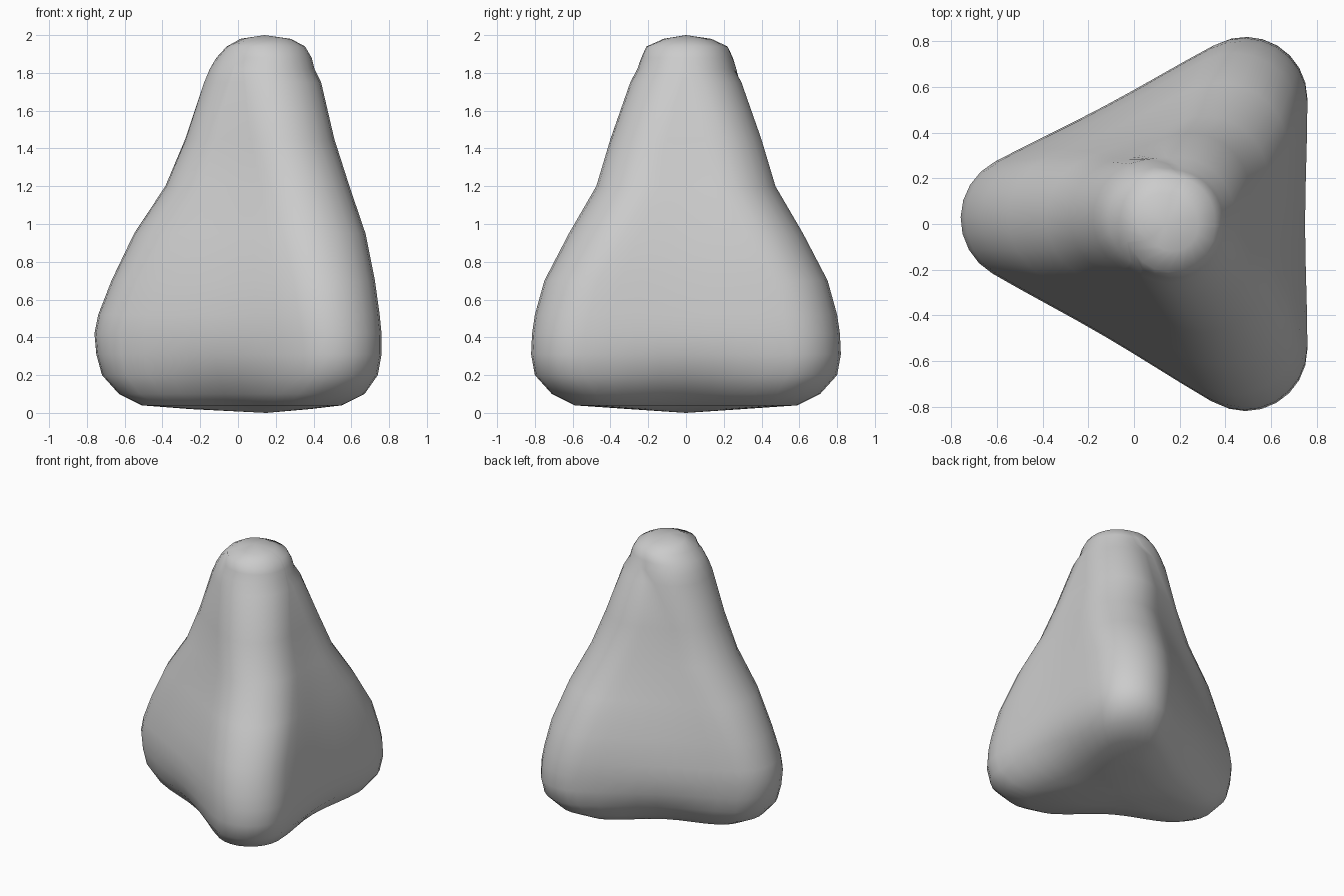
import bpy, bmesh, math
from mathutils import Vector

cube = bpy.data.objects.get("Cube")
if cube:
    bpy.data.objects.remove(cube, do_unlink=True)

grey = bpy.data.materials.new("stone grey")
grey.use_nodes = True
colour = (0.6, 0.6, 0.6, 1)
grey.diffuse_color = colour
grey.node_tree.nodes["Principled BSDF"].inputs["Base Color"].default_value = colour

ARC, SIDE = 9, 7
TIP_Y = 0.025  # the right-hand corner sits slightly towards the back

# Sections from bottom to top: z, x min, x max, half width, corner radius, side dip
SECTIONS = [
    (0.02, -0.25, 0.38, 0.30, 0.14, 0.02),
    (0.04, -0.51, 0.55, 0.59, 0.19, 0.05),
    (0.10, -0.63, 0.67, 0.71, 0.23, 0.05),
    (0.20, -0.72, 0.74, 0.80, 0.26, 0.035),
    (0.31, -0.75, 0.76, 0.82, 0.27, 0.015),
    (0.42, -0.76, 0.76, 0.815, 0.28, 0.01),
    (0.52, -0.74, 0.75, 0.80, 0.285, 0.01),
    (0.70, -0.67, 0.725, 0.75, 0.285, 0.01),
    (0.95, -0.55, 0.675, 0.62, 0.295, 0.01),
    (1.20, -0.385, 0.59, 0.475, 0.285, 0.0),
    (1.45, -0.28, 0.51, 0.40, 0.27, 0.0),
    (1.75, -0.18, 0.44, 0.295, 0.26, 0.0),
    (1.82, -0.15, 0.405, 0.258, 0.245, 0.0),
    (1.88, -0.115, 0.39, 0.237, 0.225, 0.0),
    (1.94, -0.06, 0.355, 0.21, 0.195, 0.0),
    (1.98, 0.01, 0.28, 0.12, 0.11, 0.0),
]


def rounded_triangle(z, x0, x1, w, r, dip):
    """Triangle with round corners and sides that sink inward by dip."""
    centres = [Vector((x1 - r, w - r)), Vector((x0 + r, TIP_Y)), Vector((x1 - r, r - w))]
    normals = []
    for i in range(3):
        d = centres[(i + 1) % 3] - centres[i]
        normals.append(Vector((d.y, -d.x)).normalized())
    points = []
    for i in range(3):
        a = math.atan2(normals[i - 1].y, normals[i - 1].x)
        b = math.atan2(normals[i].y, normals[i].x)
        sweep = (b - a) % math.tau
        for k in range(ARC):
            t = a + sweep * k / (ARC - 1)
            points.append(centres[i] + r * Vector((math.cos(t), math.sin(t))))
        start = points[-1]
        end = centres[(i + 1) % 3] + r * normals[i]
        for k in range(1, SIDE + 1):
            t = k / (SIDE + 1)
            sink = dip * math.sin(math.pi * t) ** 2
            points.append(start.lerp(end, t) - normals[i] * sink)
    return [(p.x, p.y, z) for p in points]


# Loft the sections and close both ends with fans
bm = bmesh.new()
rings = [[bm.verts.new(p) for p in rounded_triangle(*s)] for s in SECTIONS]
count = len(rings[0])
for low, high in zip(rings, rings[1:]):
    for i in range(count):
        j = (i + 1) % count
        bm.faces.new((low[i], low[j], high[j], high[i]))
for ring, tip in ((rings[0], (0.15, 0, 0)), (rings[-1], (0.14, 0, 2))):
    centre = bm.verts.new(tip)
    for i in range(count):
        bm.faces.new((ring[i], ring[(i + 1) % count], centre))
bmesh.ops.recalc_face_normals(bm, faces=bm.faces)
for f in bm.faces:
    f.smooth = True

mesh = bpy.data.meshes.new("rounded_pyramid")
bm.to_mesh(mesh)
bm.free()
mesh.materials.append(grey)
body = bpy.data.objects.new("rounded_pyramid", mesh)
bpy.context.collection.objects.link(body)
